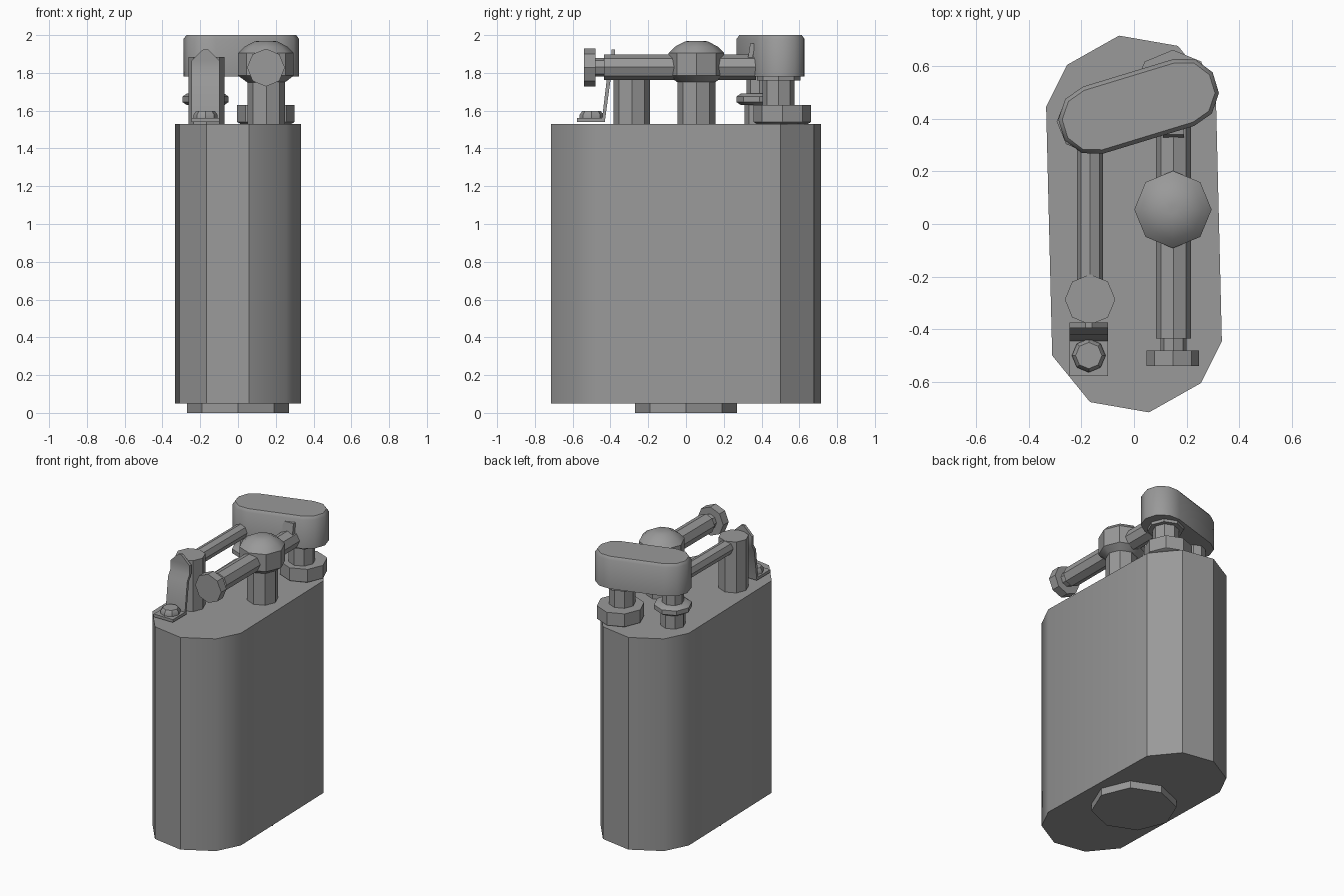
import bpy, bmesh, math
from mathutils import Vector

if "Cube" in bpy.data.objects:
    bpy.data.objects.remove(bpy.data.objects["Cube"])

metal = bpy.data.materials.new("grey_metal")
metal.diffuse_color = (0.32, 0.32, 0.32, 1)
metal.use_nodes = True
metal.node_tree.nodes["Principled BSDF"].inputs["Base Color"].default_value = metal.diffuse_color


def finish(name, bm):
    bmesh.ops.recalc_face_normals(bm, faces=bm.faces[:])
    mesh = bpy.data.meshes.new(name)
    bm.to_mesh(mesh)
    bm.free()
    mesh.materials.append(metal)
    ob = bpy.data.objects.new(name, mesh)
    bpy.context.collection.objects.link(ob)
    bpy.ops.object.select_all(action='DESELECT')
    ob.select_set(True)
    bpy.context.view_layer.objects.active = ob
    bpy.ops.object.shade_smooth_by_angle(angle=math.radians(36.5))
    return ob


def loft(name, rings):
    """Skin equal-length rings of points and cap both ends."""
    bm = bmesh.new()
    vs = [[bm.verts.new(p) for p in ring] for ring in rings]
    n = len(vs[0])
    for a, b in zip(vs, vs[1:]):
        for i in range(n):
            j = (i + 1) % n
            bm.faces.new((a[i], a[j], b[j], b[i]))
    bm.faces.new(vs[0])
    bm.faces.new(vs[-1])
    return finish(name, bm)


def turned(name, x, y, profile, z=None, n=8):
    """Turned part: profile of (radius, height); along y when z is given."""
    rings = []
    for r, h in profile:
        ring = []
        for i in range(n):
            a = 2 * math.pi * i / n
            c, s = r * math.cos(a), r * math.sin(a)
            ring.append((x + c, y + s, h) if z is None else (x + c, h, z + s))
        rings.append(ring)
    return loft(name, rings)


# Tank body: point-symmetric ten-sided outline
half = [(-0.311, -0.5), (-0.167, -0.677), (0.057, -0.716),
        (0.254, -0.605), (0.334, -0.445)]
outline = half + [(-x, -y) for x, y in half]
loft("tank_body", [[(x, y, z) for x, y in outline] for z in (0.05, 1.53)])
turned("filler_base", 0, 0, [(0.27, 0), (0.27, 0.05)])

# Wick cap: capsule with a softened top
A, B = Vector((-0.155, 0.395)), Vector((0.19, 0.5))
head = math.atan2(B.y - A.y, B.x - A.x)


def capsule(r, z):
    pts = []
    for c, start in ((B, head - math.pi / 2), (A, head + math.pi / 2)):
        for i in range(6):
            a = start + math.pi * i / 5
            pts.append((c.x + r * math.cos(a), c.y + r * math.sin(a), z))
    return pts


loft("wick_cap", [capsule(0.133, 1.78), capsule(0.133, 1.98), capsule(0.118, 2.0)])

# Posts and collars below the cap
turned("wick_collar", 0.148, 0.51, [(0.135, 1.53), (0.152, 1.54), (0.152, 1.63)])
turned("wick_post", 0.15, 0.49, [(0.085, 1.62), (0.085, 1.76), (0.115, 1.76), (0.115, 1.8)])
turned("pivot_post", -0.172, 0.39, [(0.08, 1.52), (0.08, 1.645)])
turned("pivot_collar", -0.172, 0.39, [(0.1, 1.63), (0.122, 1.645), (0.122, 1.675), (0.1, 1.69)])
turned("pivot_neck", -0.172, 0.39, [(0.07, 1.68), (0.07, 1.8)])

# Lift arm and its front post
turned("arm_post", -0.167, -0.287, [(0.096, 1.52), (0.096, 1.885)])
turned("lift_arm", -0.167, 0, [(0.05, -0.3), (0.05, 0.4)], z=1.835)

# Flint tube on its domed post
turned("tube_post", 0.15, 0.055, [(0.1, 1.52), (0.1, 1.76)])
turned("tube_hub", 0.148, 0.055, [(0.1, 1.75), (0.147, 1.785), (0.147, 1.905),
                                 (0.115, 1.938), (0.06, 1.967), (0.015, 1.97)])
turned("flint_tube", 0.15, 0, [(0.067, -0.435), (0.067, 0.37)], z=1.83)
turned("screw_neck", 0.15, 0, [(0.05, -0.49), (0.05, -0.42)], z=1.83)
turned("screw_head", 0.148, 0, [(0.1, -0.54), (0.1, -0.48)], z=1.828)


# Bent strips: sections of (half width, y, z, thickness direction)
def strip(name, x, sections, t):
    rings = []
    for w, y, z, ny, nz in sections:
        dy, dz = ny * t, nz * t
        rings.append([(x - w, y, z), (x + w, y, z),
                      (x + w, y + dy, z + dz), (x - w, y + dy, z + dz)])
    return loft(name, rings)


strip("leaf_spring", -0.172, [(0.074, -0.578, 1.54, 0, 1), (0.074, -0.43, 1.54, -0.7, 1),
                              (0.074, -0.4, 1.76, -1, 0.1), (0.074, -0.375, 1.80, -1, 0.1),
                              (0.074, -0.375, 1.865, -1, 0), (0.012, -0.375, 1.925, -1, 0)], 0.02)
turned("spring_screw", -0.172, -0.5, [(0.064, 1.555), (0.064, 1.578), (0.05, 1.597)])
strip("striker_hook", 0.15, [(0.04, 0.325, 1.86, 1, 0), (0.04, 0.34, 1.955, 1, 0),
                             (0.04, 0.37, 1.958, 0.3, -1)], 0.025)
